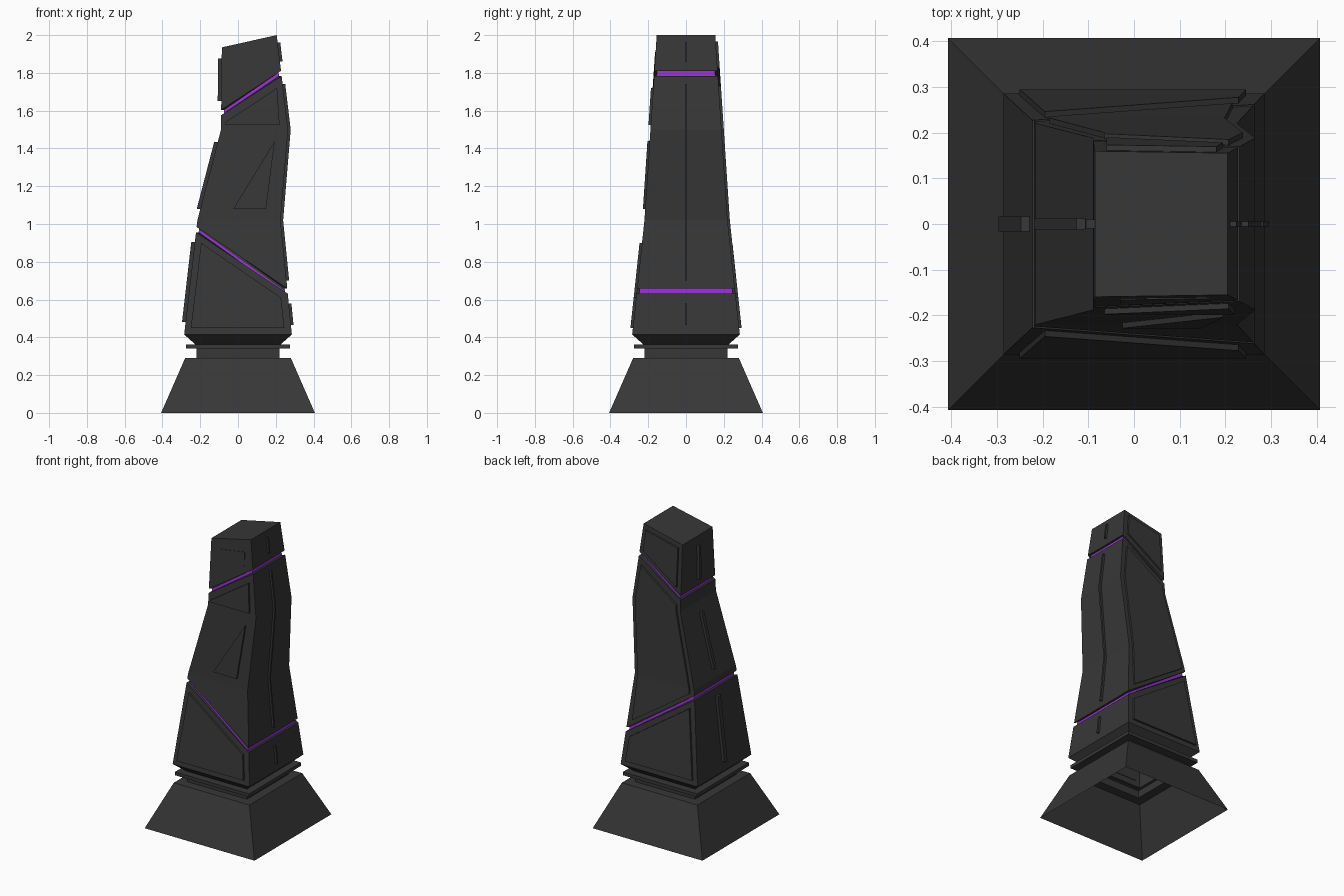
import bpy
import bmesh
from mathutils import Vector

cube = bpy.data.objects.get("Cube")
if cube:
    bpy.data.objects.remove(cube, do_unlink=True)


def material(name, colour):
    mat = bpy.data.materials.new(name)
    mat.use_nodes = True
    mat.diffuse_color = colour
    mat.node_tree.nodes["Principled BSDF"].inputs["Base Color"].default_value = colour
    return mat


STONE = material("dark stone", (0.038, 0.038, 0.038, 1))
GLOW = material("purple band", (0.31, 0.03, 0.65, 1))

# Tower outline as (height, distance) pairs
KINKS = (1.02, 1.5)
LEFT = ((0.415, -0.285), (1.02, -0.215), (1.5, -0.09), (2.0, -0.085))
RIGHT = ((0.415, 0.285), (1.02, 0.225), (1.5, 0.265), (2.0, 0.205))
DEPTH = ((0.415, 0.285), (1.02, 0.22), (2.0, 0.155))


def along(outline, z):
    for (z0, d0), (z1, d1) in zip(outline, outline[1:]):
        if z <= z1 or z1 == outline[-1][0]:
            return d0 + (d1 - d0) * (z - z0) / (z1 - z0)


def finish(name, bm, mats):
    mesh = bpy.data.meshes.new(name)
    bm.to_mesh(mesh)
    bm.free()
    for mat in mats:
        mesh.materials.append(mat)
    obj = bpy.data.objects.new(name, mesh)
    bpy.context.collection.objects.link(obj)
    return obj


def square(half, z):
    return [(-half, -half, z), (half, -half, z), (half, half, z), (-half, half, z)]


def slanted(zl, zr, inset=0.0):
    """Four corners of the tower cut by a plane sloping from left to right."""
    l, r = along(LEFT, zl) + inset, along(RIGHT, zr) - inset
    dl, dr = along(DEPTH, zl) - inset, along(DEPTH, zr) - inset
    return [(l, -dl, zl), (r, -dr, zr), (r, dr, zr), (l, dl, zl)]


def skin(name, rings, capped=False, paint=None):
    """Join successive four-cornered rings into a shell."""
    bm = bmesh.new()
    loops = [[bm.verts.new(p) for p in ring] for ring in rings]
    for level, (a, b) in enumerate(zip(loops, loops[1:])):
        for side in range(4):
            n = (side + 1) % 4
            face = bm.faces.new((a[side], a[n], b[n], b[side]))
            face.material_index = int(bool(paint and paint(level, side)))
    if capped:
        bm.faces.new(loops[-1])
    return finish(name, bm, (STONE, GLOW))


def band(name, zl, zr, half, thin_side):
    """Recessed glowing groove, narrower on one side."""
    rings = [slanted(zl - half, zr - half)]
    rings += [slanted(zl + o, zr + o, 0.014) for o in (-half, 0, half)]
    rings.append(slanted(zl + half, zr + half))
    skin(name, rings, paint=lambda level, side:
         level == 1 and side != thin_side or level == 2 and side != thin_side
         or level == 1 and side == thin_side)


def panel(name, side, points, rise):
    """Raised plate following the tower surface; points are (across, height)."""
    bm = bmesh.new()
    bm.faces.new([bm.verts.new((u, 0, z)) for u, z in points])
    for z in KINKS:
        bmesh.ops.bisect_plane(bm, geom=bm.verts[:] + bm.edges[:] + bm.faces[:],
                               plane_co=Vector((0, 0, z)), plane_no=Vector((0, 0, 1)))
    grown = bmesh.ops.extrude_face_region(bm, geom=bm.faces[:])["geom"]
    outer = {g for g in grown if isinstance(g, bmesh.types.BMVert)}
    for v in bm.verts:
        u, z = v.co.x, v.co.z
        lift = rise if v in outer else -0.004
        if side == "front":
            v.co = (u, -along(DEPTH, z) - lift, z)
        elif side == "back":
            v.co = (u, along(DEPTH, z) + lift, z)
        elif side == "left":
            v.co = (along(RIGHT, z) + lift, u, z)
        else:
            v.co = (along(LEFT, z) - lift, u, z)
    bmesh.ops.recalc_face_normals(bm, faces=bm.faces[:])
    finish(name, bm, (STONE,))


def strip(name, side, half, z0, z1, rise):
    panel(name, side, [(-half, z0), (half, z0), (half, z1), (-half, z1)], rise)


# Hollow pedestal with neck and collar
skin("pedestal", [square(h, z) for h, z in (
    (0.407, 0), (0.28, 0.29), (0.22, 0.29), (0.22, 0.34), (0.275, 0.34),
    (0.275, 0.362), (0.225, 0.362), (0.285, 0.415))])

# Three tower blocks separated by the sloping bands
LOW, HIGH, GAP = (0.97, 0.645), (1.59, 1.797), 0.014
skin("lower_block", [slanted(0.415, 0.415), slanted(LOW[0] - GAP, LOW[1] - GAP)])
skin("middle_block", [slanted(LOW[0] + GAP, LOW[1] + GAP), slanted(1.02, 1.02),
                      slanted(1.5, 1.5), slanted(HIGH[0] - GAP, HIGH[1] - GAP)])
skin("top_block", [slanted(HIGH[0] + GAP, HIGH[1] + GAP), slanted(1.935, 2.0)], capped=True)
band("lower_band", *LOW, GAP, 0)
band("upper_band", *HIGH, GAP, 2)

# Plates on the front and back
lower_plate = [(-0.25, 0.45), (0.245, 0.45), (0.228, 0.61), (-0.195, 0.9)]
for side in ("front", "back"):
    panel(side + "_lower_plate", side, lower_plate, 0.013)
panel("front_triangle", "front", [(-0.025, 1.08), (0.148, 1.08), (0.195, 1.44)], 0.012)
panel("front_wedge", "front", [(-0.065, 1.525), (0.22, 1.525), (0.207, 1.72), (-0.065, 1.54)], 0.012)
panel("front_top_plate", "front", [(-0.03, 1.69), (0.165, 1.82), (0.165, 1.91), (-0.03, 1.88)], 0.003)
panel("back_middle_plate", "back", [
    (-0.185, 0.99), (0.215, 0.72), (0.198, 1.02), (0.238, 1.5),
    (0.207, 1.73), (-0.065, 1.54), (-0.065, 1.5), (-0.185, 1.02)], 0.012)
panel("back_top_plate", "back", [(-0.06, 1.655), (0.195, 1.83), (0.18, 1.965), (-0.06, 1.91)], 0.012)

# Raised ribs on the two flanks
for name, z0, z1 in (("lower", 0.465, 0.58), ("middle", 0.7, 1.74), ("top", 1.86, 1.96)):
    strip("left_rib_" + name, "left", 0.006, z0, z1, 0.014)
for name, z0, z1, half in (("lower", 0.48, 0.905, 0.016), ("middle", 1.08, 1.435, 0.012),
                           ("top", 1.65, 1.875, 0.01)):
    strip("right_rib_" + name, "right", half, z0, z1, 0.019)
